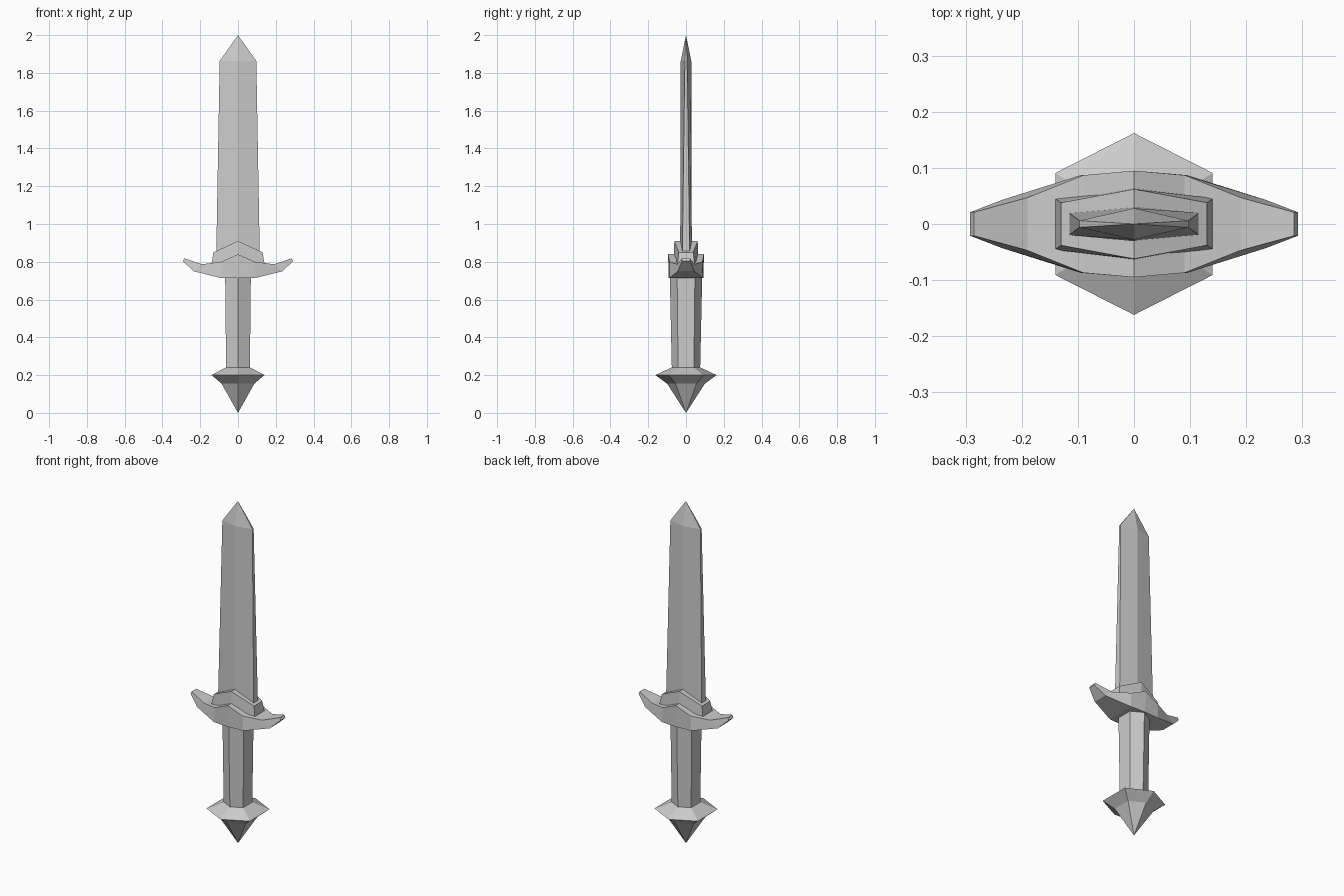
import bpy, bmesh

if "Cube" in bpy.data.objects:
    bpy.data.objects.remove(bpy.data.objects["Cube"])


def loft(name, rings):
    """Skin a series of point rings; a one-point ring makes a tip."""
    bm = bmesh.new()
    loops = [[bm.verts.new(p) for p in ring] for ring in rings]
    for a, b in zip(loops, loops[1:]):
        n = max(len(a), len(b))
        for i in range(n):
            j = (i + 1) % n
            if len(a) == 1:
                bm.faces.new((a[0], b[j], b[i]))
            elif len(b) == 1:
                bm.faces.new((a[i], a[j], b[0]))
            else:
                bm.faces.new((a[i], a[j], b[j], b[i]))
    for end in (loops[0], loops[-1]):
        if len(end) > 2:
            bm.faces.new(end)
    bmesh.ops.recalc_face_normals(bm, faces=bm.faces)
    mesh = bpy.data.meshes.new(name)
    bm.to_mesh(mesh)
    bm.free()
    obj = bpy.data.objects.new(name, mesh)
    bpy.context.collection.objects.link(obj)
    return obj


def hexagon(z, half_x, side_y, ridge_y):
    """Six-sided section with ridges on the front and back."""
    return [(0, -ridge_y, z), (half_x, -side_y, z), (half_x, side_y, z),
            (0, ridge_y, z), (-half_x, side_y, z), (-half_x, -side_y, z)]


def crossbar(name, stations):
    """Loft along x, mirrored; station = top (x, y, z), bottom (x, y, z)."""
    rings = []
    mirrored = [(s, -1) for s in reversed(stations[1:])] + [(s, 1) for s in stations]
    for ((tx, ty, tz), (bx, by, bz)), m in mirrored:
        rings.append([(m * tx, -ty, tz), (m * tx, ty, tz),
                      (m * bx, by, bz), (m * bx, -by, bz)])
    return loft(name, rings)


# Pommel: faceted point flaring out below the grip
loft("pommel", [[(0, 0, 0)],
                hexagon(0.155, 0.087, 0.055, 0.1),
                hexagon(0.2, 0.14, 0.091, 0.162),
                hexagon(0.24, 0.065, 0.042, 0.077)])

# Grip: hexagonal, slightly wider at the top
loft("grip", [hexagon(0.235, 0.063, 0.042, 0.075),
              hexagon(0.73, 0.068, 0.047, 0.086)])

# Guard: upswept crossbar with a peaked centre
crossbar("guard", [((0, 0.095, 0.84), (0, 0.092, 0.714)),
                   ((0.09, 0.087, 0.80), (0.095, 0.087, 0.715)),
                   ((0.19, 0.047, 0.787), (0.235, 0.043, 0.75)),
                   ((0.285, 0.021, 0.818), (0.292, 0.021, 0.803))])

# Collar: chevron block around the blade root
crossbar("collar", [((0, 0.062, 0.91), (0, 0.064, 0.78)),
                    ((0.13, 0.038, 0.85), (0.142, 0.046, 0.78))])

# Blade: ridged, with edges thinning toward the point
loft("blade", [hexagon(0.79, 0.116, 0.02, 0.031),
               hexagon(1.863, 0.097, 0.006, 0.028),
               [(0, 0, 2)]])
